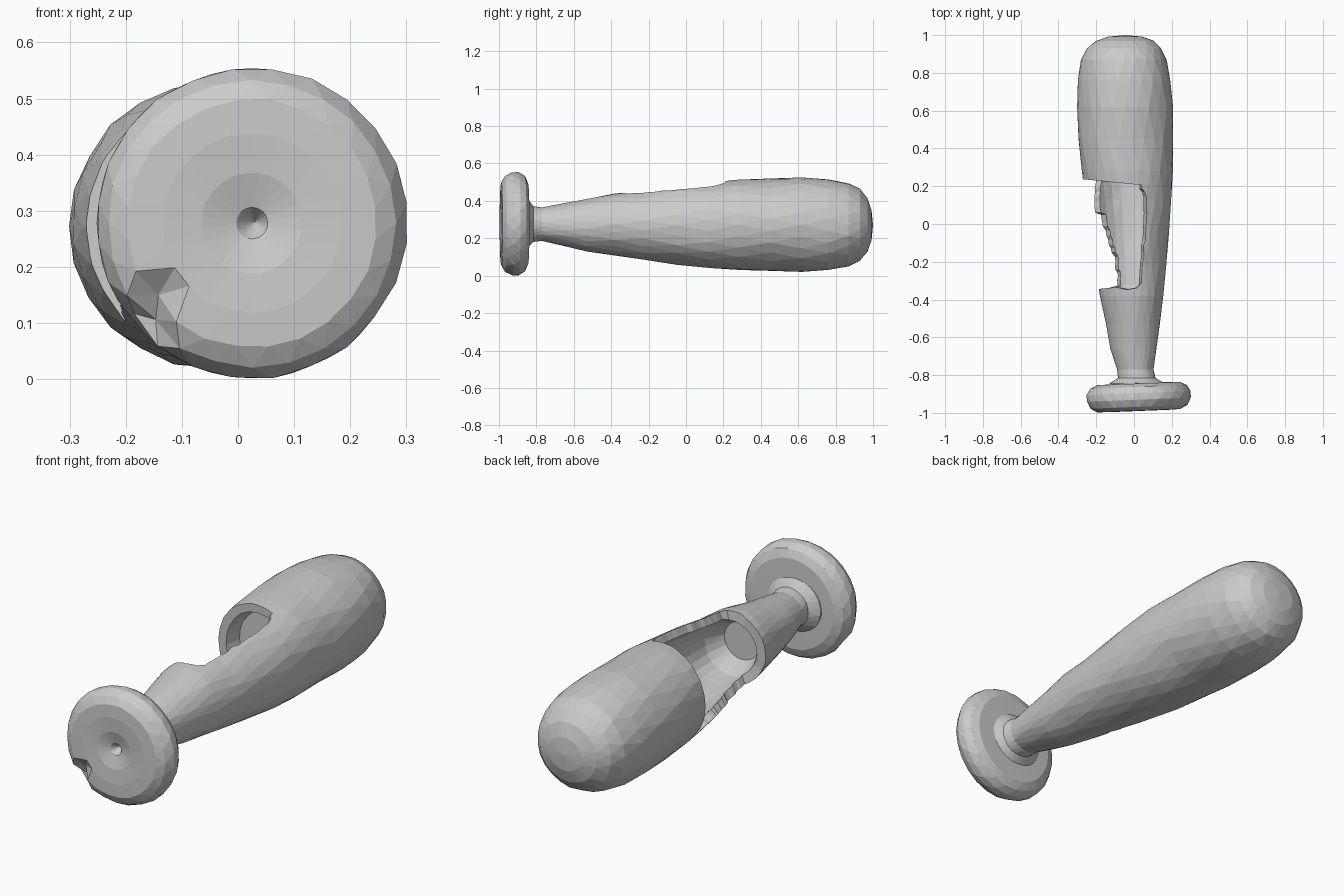
import bpy, bmesh, math, random

if "Cube" in bpy.data.objects:
    bpy.data.objects.remove(bpy.data.objects["Cube"])

random.seed(4)
SIDES = 24

# Body sections: y, left x, right x, bottom z, top z
BODY = [(-0.88, -0.14, 0.18, 0.13, 0.42), (-0.845, -0.13, 0.165, 0.15, 0.41),
        (-0.815, -0.085, 0.115, 0.18, 0.37), (-0.77, -0.09, 0.105, 0.185, 0.365),
        (-0.66, -0.125, 0.12, 0.16, 0.385), (-0.53, -0.15, 0.137, 0.13, 0.41),
        (-0.38, -0.18, 0.155, 0.11, 0.44), (-0.22, -0.205, 0.17, 0.085, 0.455),
        (-0.05, -0.23, 0.185, 0.06, 0.48), (0.12, -0.255, 0.2, 0.04, 0.497),
        (0.28, -0.275, 0.207, 0.03, 0.515), (0.45, -0.295, 0.207, 0.025, 0.52),
        (0.62, -0.30, 0.205, 0.02, 0.525), (0.76, -0.298, 0.195, 0.027, 0.515),
        (0.87, -0.28, 0.175, 0.048, 0.495), (0.93, -0.25, 0.145, 0.08, 0.465),
        (0.97, -0.2, 0.105, 0.13, 0.415), (0.992, -0.135, 0.045, 0.19, 0.35)]


def section(y):
    """Centre and radii of the body at a given y."""
    for a, b in zip(BODY, BODY[1:]):
        if y <= b[0]:
            t = (y - a[0]) / (b[0] - a[0])
            l, r, lo, hi = (p + (q - p) * t for p, q in zip(a[1:], b[1:]))
            return (l + r) / 2, (lo + hi) / 2, (r - l) / 2, (hi - lo) / 2


def ring(y, shrink=0.0, turn=0.0, jitter=0.0):
    cx, cz, rx, rz = section(y)
    pts = []
    for i in range(SIDES):
        a = math.tau * (i + turn) / SIDES
        k = 1 + random.uniform(-jitter, jitter)
        pts.append((cx + (rx - shrink) * k * math.cos(a), y,
                    cz + (rz - shrink) * k * math.sin(a)))
    return pts


def loft(name, rings, start=None, end=None):
    """Triangulated skin over equal rings, closed by a point or a flat cap."""
    bm = bmesh.new()
    rows = [[bm.verts.new(p) for p in r] for r in rings]
    n = len(rows[0])
    for a, b in zip(rows, rows[1:]):
        for j in range(n):
            k = (j + 1) % n
            bm.faces.new((a[j], a[k], b[k], b[j]))
    for row, tip in ((rows[0], start), (rows[-1], end)):
        if tip:
            v = bm.verts.new(tip)
            for j in range(n):
                bm.faces.new((row[j], row[(j + 1) % n], v))
        else:
            bm.faces.new(row)
    bmesh.ops.triangulate(bm, faces=bm.faces[:], quad_method='SHORT_EDGE')
    bmesh.ops.recalc_face_normals(bm, faces=bm.faces[:])
    me = bpy.data.meshes.new(name)
    bm.to_mesh(me)
    bm.free()
    ob = bpy.data.objects.new(name, me)
    bpy.context.collection.objects.link(ob)
    return ob


def cut(target, cutter):
    cutter.hide_render = True
    mod = target.modifiers.new("cut", 'BOOLEAN')
    mod.operation, mod.solver, mod.object = 'DIFFERENCE', 'EXACT', cutter
    bpy.context.view_layer.objects.active = target
    bpy.ops.object.modifier_apply(modifier=mod.name)
    bpy.data.objects.remove(cutter)


# Tapered club-shaped body
body = loft("body", [ring(s[0], turn=0.5 * (i % 2), jitter=0.012)
                     for i, s in enumerate(BODY)], end=(-0.045, 1.0, 0.27))

# Hollow inside
cut(body, loft("hollow_cutter", [ring(-0.41 + 0.09 * i, 0.038 if 0 < i < 8 else 0.07, 0.25, 0.01)
                                 for i in range(9)]))

# Ragged window in the upper left wall: y, upper rim angle, lower rim angle
WINDOW = [(-0.335, 80, 246), (-0.28, 72, 248), (-0.24, 71, 242), (-0.2, 70, 243),
          (-0.15, 68, 238), (-0.11, 69, 237), (-0.06, 66, 231), (-0.01, 66, 226),
          (0.04, 65, 225), (0.06, 65, 217), (0.12, 66, 219), (0.17, 68, 221),
          (0.213, 72, 225)]
wedges = []
for i, (y, lo, hi) in enumerate(WINDOW):
    cx, cz, _, _ = section(y)
    hi += random.uniform(-2, 2)
    pts = [(cx, y, cz)]
    for k in range(10):
        a = math.radians(lo + (hi - lo) * k / 9)
        dy = random.uniform(-0.03, 0.025) if i == 0 else 0
        if i == len(WINDOW) - 1:
            dy = -0.04 * math.cos(a)
        pts.append((cx + 0.4 * math.cos(a), y + dy, cz + 0.4 * math.sin(a)))
    wedges.append(pts)
cut(body, loft("window_cutter", wedges))

# Round end disc with a centre pit and a chipped lower left edge: radius, y
DISC = [(0.028, -0.968), (0.09, -0.985), (0.16, -0.99), (0.222, -0.988), (0.256, -0.968),
        (0.277, -0.93), (0.275, -0.895), (0.256, -0.862), (0.218, -0.845), (0.12, -0.842)]
rings = []
for i, (r, y) in enumerate(DISC):
    pts = []
    for j in range(SIDES):
        a = math.tau * (j + 0.5 * (i % 2)) / SIDES
        k = 1 + random.uniform(-0.008, 0.008)
        dy = 0
        if i in (3, 4, 5) and 200 < math.degrees(a) < 242:
            chip = (j + i) % 2
            k -= 0.05 * chip
            dy = 0.035 * chip if i < 5 else 0
        x = r * k * math.cos(a)
        pts.append((0.025 + x, y + dy + 0.04 * x, 0.278 + r * k * math.sin(a)))
    rings.append(pts)
loft("end_disc", rings, start=(0.03, -0.93, 0.28), end=(0.025, -0.842, 0.278))
